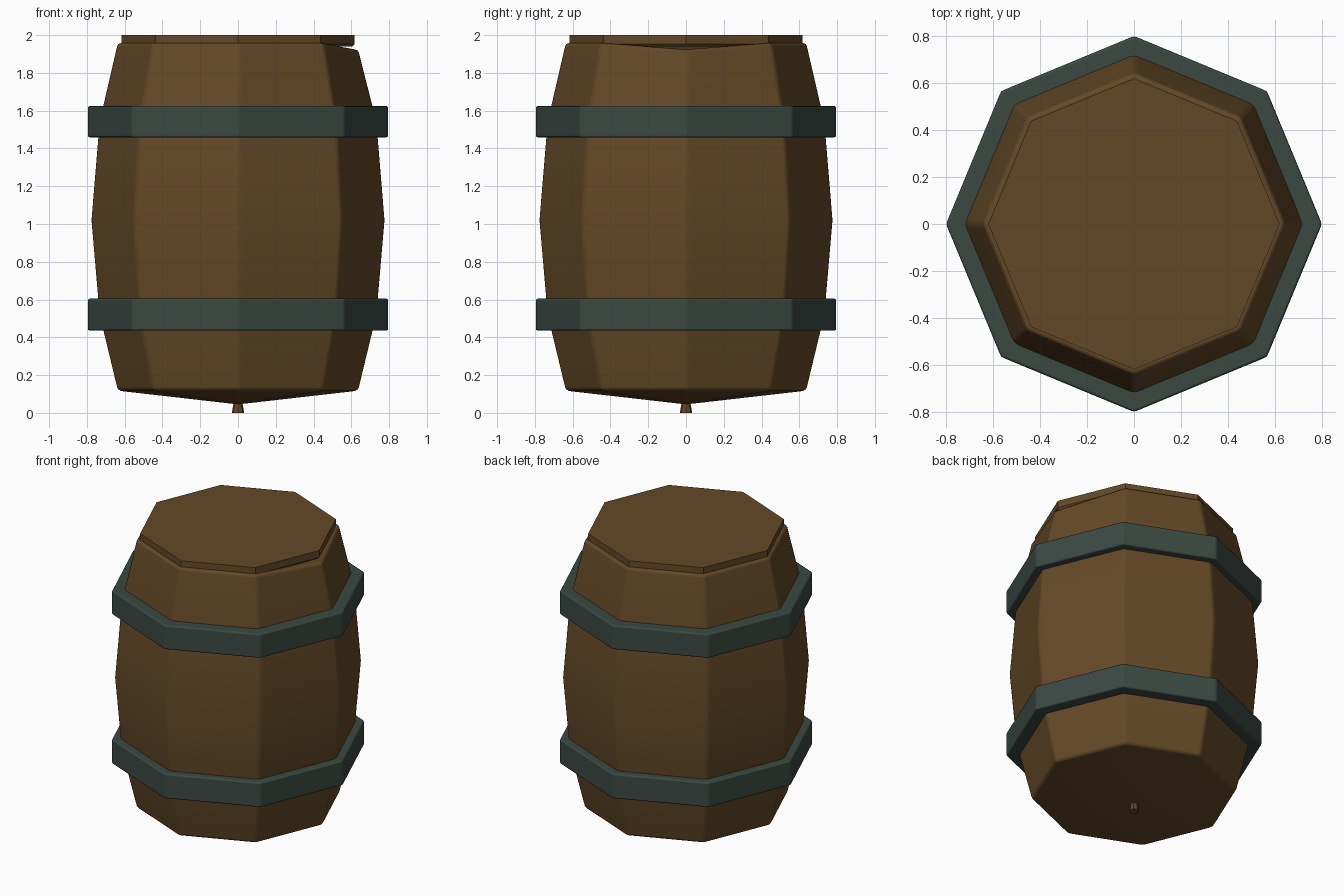
import bpy, bmesh, math

if "Cube" in bpy.data.objects:
    bpy.data.objects.remove(bpy.data.objects["Cube"])


def material(name, rgb):
    m = bpy.data.materials.new(name)
    m.diffuse_color = (*rgb, 1.0)
    m.use_nodes = True
    m.node_tree.nodes["Principled BSDF"].inputs["Base Color"].default_value = m.diffuse_color
    return m


WOOD = material("brown wood", (0.127, 0.066, 0.020))
IRON = material("dark green iron", (0.043, 0.066, 0.055))


def lathe(name, profile, mat, sides=8, bevel=0.0, closed=False, tweak=None):
    """Spin an (r, z) profile, bottom to top on the outside, into a faceted solid."""
    bm = bmesh.new()
    rings = []
    for r, z in profile:
        if r == 0:
            rings.append([bm.verts.new((0, 0, z))] * sides)
        else:
            rings.append([bm.verts.new((r * math.cos(i * math.tau / sides),
                                        r * math.sin(i * math.tau / sides), z))
                          for i in range(sides)])
    pairs = list(zip(rings, rings[1:]))
    if closed:
        pairs.append((rings[-1], rings[0]))
    for a, b in pairs:
        for i in range(sides):
            j = (i + 1) % sides
            bm.faces.new(list(dict.fromkeys((a[i], a[j], b[j], b[i]))))
    if tweak:
        tweak(rings)
    bmesh.ops.recalc_face_normals(bm, faces=bm.faces[:])
    me = bpy.data.meshes.new(name)
    bm.to_mesh(me)
    bm.free()
    me.materials.append(mat)
    ob = bpy.data.objects.new(name, me)
    bpy.context.collection.objects.link(ob)
    if bevel:
        for p in me.polygons:
            p.use_smooth = True
        b = ob.modifiers.new("soft edges", 'BEVEL')
        b.width = bevel
        b.segments = 2
        b.limit_method = 'ANGLE'
        b.angle_limit = math.radians(30)
        b.harden_normals = True
    return ob


# Staved body: shallow cone base, bulging sides, closed under the lid
def chip_rim(rings):
    rings[5][0].co.z = 1.925      # worn corner of the rim on the +x side


lathe("barrel_body",
      [(0, 0.045), (0.64, 0.118), (0.737, 0.52), (0.78, 1.02),
       (0.737, 1.54), (0.64, 1.96), (0, 1.90)],
      WOOD, bevel=0.02, tweak=chip_rim)

# Lid
lathe("lid", [(0, 1.94), (0.605, 1.94), (0.618, 1.952), (0.618, 2.0), (0, 2.0)], WOOD)

# Peg under the base
lathe("base_peg", [(0, 0), (0.033, 0), (0.022, 0.06), (0, 0.06)], WOOD)

# Two iron hoops
for label, z0, z1 in (("lower", 0.435, 0.605), ("upper", 1.458, 1.625)):
    lathe(label + "_hoop", [(0.67, z0), (0.798, z0), (0.798, z1), (0.67, z1)],
          IRON, bevel=0.012, closed=True)
